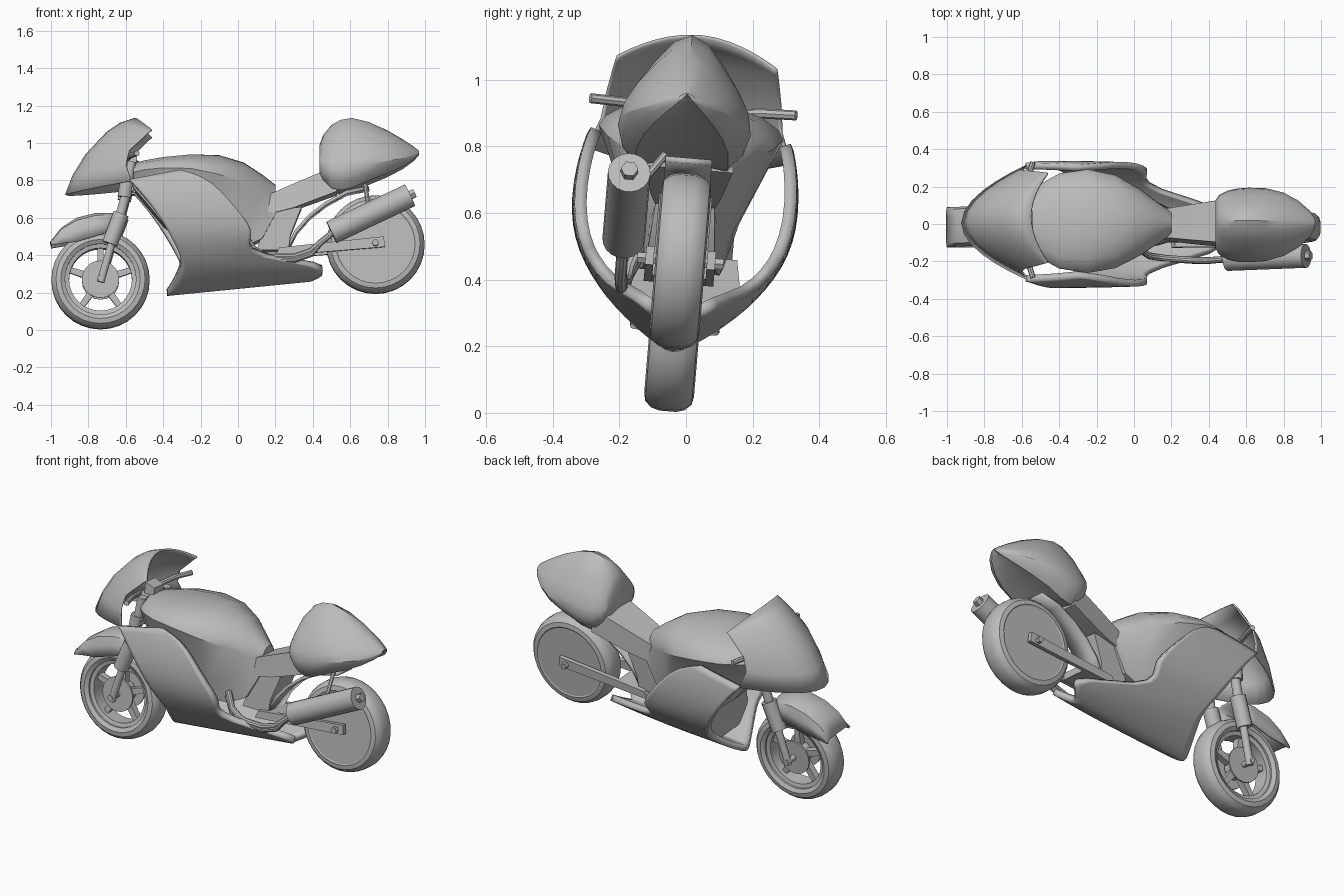
import bpy, bmesh
from math import sin, cos, pi, radians
from mathutils import Vector, Matrix

if "Cube" in bpy.data.objects:
    bpy.data.objects.remove(bpy.data.objects["Cube"], do_unlink=True)

GREY = (0.5, 0.5, 0.5, 1)
grey = bpy.data.materials.new("plain grey")
grey.use_nodes = True
grey.diffuse_color = GREY
grey.node_tree.nodes["Principled BSDF"].inputs["Base Color"].default_value = GREY

# The whole machine leans over slightly, as on its stand
LEAN = Matrix.Translation((0, -0.055, 0.004)) @ Matrix.Rotation(radians(-4.8), 4, 'X')


def finish(name, bm, thick=0, smooth=0):
    bmesh.ops.remove_doubles(bm, verts=bm.verts, dist=0.0005)
    bmesh.ops.recalc_face_normals(bm, faces=bm.faces)
    me = bpy.data.meshes.new(name)
    bm.to_mesh(me)
    bm.free()
    me.materials.append(grey)
    for p in me.polygons:
        p.use_smooth = True
    me.set_sharp_from_angle(angle=radians(32))
    ob = bpy.data.objects.new(name, me)
    bpy.context.collection.objects.link(ob)
    ob.matrix_world = LEAN
    if smooth:
        sub = ob.modifiers.new("round", 'SUBSURF')
        sub.levels = sub.render_levels = smooth
        sub.boundary_smooth = 'PRESERVE_CORNERS'
    if thick:
        sol = ob.modifiers.new("shell", 'SOLIDIFY')
        sol.thickness = thick
        sol.offset = 0
    return ob


def loft(name, rings, closed=True, caps=True, thick=0, smooth=0):
    bm = bmesh.new()
    grid = [[bm.verts.new(p) for p in ring] for ring in rings]
    n = len(grid[0])
    for a, b in zip(grid, grid[1:]):
        for i in range(n if closed else n - 1):
            j = (i + 1) % n
            bm.faces.new((a[i], a[j], b[j], b[i]))
    if closed and caps:
        bm.faces.new(grid[0])
        bm.faces.new(grid[-1])
    return finish(name, bm, thick, smooth)


def tube(name, pts, r, seg=14):
    pts = [Vector(p) for p in pts]
    rings = []
    for i, p in enumerate(pts):
        d = pts[min(i + 1, len(pts) - 1)] - pts[max(i - 1, 0)]
        q = d.to_track_quat('Z', 'Y')
        rings.append([p + q @ Vector((r * cos(2 * pi * k / seg), r * sin(2 * pi * k / seg), 0))
                      for k in range(seg)])
    return loft(name, rings)


def prism(name, outline, y0, y1):
    return loft(name, [[(x, y, z) for x, z in outline] for y in (y0, y1)])


def lathe(name, profile, cx, cz, seg=32):
    # profile of (radius, y) turned round the wheel axle
    rings = [[(cx + r * cos(2 * pi * k / seg), y, cz + r * sin(2 * pi * k / seg))
              for r, y in profile] for k in range(seg + 1)]
    return loft(name, rings, caps=False)


def both(half):
    # mirror a half section that starts and ends on the centre line
    return half + [(x, -y, z) for x, y, z in half[-2:0:-1]]


def across(half):
    # mirror an open half section that ends on the centre line
    return half + [(x, -y, z) for x, y, z in half[-2::-1]]


# Wheels
FX, FZ, RX, RZ = -0.735, 0.264, 0.735, 0.454
side = [(0.263, 0.025), (0.256, 0.05), (0.238, 0.07), (0.212, 0.075), (0.19, 0.062)]
tyre = side + [(r, -y) for r, y in side[::-1]]
for label, cx, cz in (("front", FX, FZ), ("rear", RX, RZ)):
    lathe(label + "_tyre", tyre, cx, cz)
tube("rear_wheel_disc", [(RX, -0.071, RZ), (RX, 0.071, RZ)], 0.215, 32)
rim = [(0.205, 0.055), (0.168, 0.045), (0.168, -0.045), (0.205, -0.055)]
lathe("front_rim", rim, FX, FZ)
tube("front_hub", [(FX, -0.03, FZ), (FX, 0.03, FZ)], 0.06)
for i in range(5):
    a = radians(18 + 72 * i)
    u, v = Vector((cos(a), 0, sin(a))), Vector((-sin(a), 0, cos(a)))
    c = Vector((FX, 0, FZ))
    corners = [c + u * r + v * w for r, w in ((0.04, -0.02), (0.175, -0.015), (0.175, 0.015), (0.04, 0.02))]
    prism("front_spoke", [(p.x, p.z) for p in corners], -0.02, 0.02)
for s in (-1, 1):
    tube("brake_disc", [(FX, s * 0.05, FZ), (FX, s * 0.06, FZ)], 0.1, 20)
tube("front_axle", [(FX, -0.135, FZ), (FX, 0.135, FZ)], 0.016)
tube("rear_axle", [(RX, -0.13, RZ), (RX, 0.13, RZ)], 0.018, 6)

# Fork, steering head and handlebars
for s in (-1, 1):
    y = s * 0.112
    tube("fork_foot", [(FX, y, FZ - 0.02), (-0.67, y, 0.47)], 0.021)
    tube("fork_slider", [(-0.685, y, 0.45), (-0.625, y, 0.61)], 0.043)
    tube("fork_tube", [(-0.63, y, 0.6), (-0.6, y, 0.71), (-0.57, y, 0.89)], 0.026)
    tube("fork_collar", [(-0.608, y, 0.7), (-0.595, y, 0.78)], 0.037)
    tube("handlebar", [(-0.6, s * 0.1, 0.9), (-0.575, s * 0.2, 0.915), (-0.54, s * 0.31, 0.918)], 0.015, 8)
for z in (0.73, 0.86):
    prism("fork_clamp", [(-0.63, z), (-0.56, z), (-0.56, z + 0.025), (-0.63, z + 0.025)], -0.13, 0.13)
prism("steering_head", [(-0.61, 0.72), (-0.55, 0.72), (-0.54, 0.93), (-0.6, 0.95)], -0.045, 0.045)

# Front mudguard
rows = []
for x, top, low in ((-1, 0.462, 0.442), (-0.94, 0.54, 0.452), (-0.86, 0.593, 0.462),
                    (-0.76, 0.618, 0.492), (-0.65, 0.617, 0.525)):
    h = top - low
    rows.append(across([(x, 0.103, low), (x, 0.1, low + 0.5 * h), (x, 0.088, low + 0.85 * h),
                        (x, 0.05, low + 0.97 * h), (x, 0, top)]))
loft("front_mudguard", rows, closed=False, thick=0.012)

# Nose fairing and screen: each row is a rounded arc round the front
rows = []
for xf, zf, xe, ze, w in ((-0.92, 0.72, -0.57, 0.77, 0.305), (-0.88, 0.825, -0.6, 0.86, 0.27),
                          (-0.81, 0.938, -0.58, 0.94, 0.26), (-0.7, 1.055, -0.51, 1.005, 0.248),
                          (-0.63, 1.103, -0.48, 1.035, 0.242), (-0.55, 1.13, -0.46, 1.05, 0.238)):
    row = []
    for k in range(-8, 9):
        s = sin(pi / 16 * k)
        f = 1 - abs(s) ** 1.9
        row.append((xe + (xf - xe) * f, w * s, ze + (zf - ze) * f))
    rows.append(row)
loft("nose_fairing", rows, closed=False, thick=0.01)

# Side and belly fairing: one open trough, rows run from front edge to rear edge
STEPS = 10
rows = []
for xf, zf, wf, xr, zr, wr in ((-0.58, 0.775, 0.3, -0.31, 0.825, 0.284), (-0.53, 0.72, 0.312, -0.18, 0.79, 0.297),
                               (-0.48, 0.66, 0.322, -0.09, 0.715, 0.312), (-0.42, 0.58, 0.322, 0.01, 0.6, 0.318),
                               (-0.37, 0.5, 0.305, 0.09, 0.5, 0.295), (-0.33, 0.43, 0.27, 0.045, 0.44, 0.262),
                               (-0.3, 0.365, 0.222, 0.1, 0.375, 0.205), (-0.31, 0.32, 0.18, 0.47, 0.34, 0.11),
                               (-0.34, 0.255, 0.105, 0.45, 0.305, 0.07), (-0.37, 0.21, 0.035, 0.4, 0.28, 0.025),
                               (-0.385, 0.19, 0, 0.38, 0.27, 0)):
    us = [k / STEPS for k in range(STEPS + 1)]
    rows.append([(xf + (xr - xf) * u, wf + (wr - wf) * u * u, zf + (zr - zf) * u) for u in us])
rows += [[(x, -y, z) for x, y, z in row] for row in rows[-2::-1]]
loft("side_fairing", rows, closed=False, thick=0.036, smooth=1)

# Low bulkhead inside the trough
loft("bulkhead", [[(x, w, z), (x + 0.03, w, z), (x + 0.03, -w, z), (x, -w, z)]
                  for x, w, z in ((-0.27, 0.1, 0.27), (-0.26, 0.19, 0.36), (-0.27, 0.17, 0.47))])

# Tank above a tapering main frame
rings = []
for x, w, top, edge, lw, low in ((-0.56, 0.14, 0.89, 0.83, 0.1, 0.75), (-0.5, 0.2, 0.905, 0.84, 0.12, 0.68),
                                 (-0.4, 0.255, 0.922, 0.845, 0.13, 0.56), (-0.25, 0.278, 0.937, 0.84, 0.13, 0.44),
                                 (-0.1, 0.25, 0.934, 0.81, 0.12, 0.42), (0.03, 0.18, 0.895, 0.77, 0.11, 0.43),
                                 (0.13, 0.11, 0.83, 0.72, 0.1, 0.48), (0.2, 0.06, 0.775, 0.7, 0.09, 0.61)):
    h = top - edge
    rings.append(both([(x, 0, top), (x, 0.4 * w, top - 0.08 * h), (x, 0.75 * w, top - 0.35 * h),
                       (x, 0.94 * w, top - 0.7 * h), (x, w, edge), (x, lw + 0.25 * (w - lw), low + 0.35 * (edge - low)),
                       (x, lw, low), (x, 0, low)]))
loft("tank_and_frame", rings)

# Seat and subframe
rings = []
for x, w, top, low in ((0.16, 0.085, 0.715, 0.61), (0.3, 0.105, 0.775, 0.645), (0.53, 0.135, 0.87, 0.73)):
    rings.append([(x, w, low), (x, 0.9 * w, top), (x, -0.9 * w, top), (x, -w, low)])
loft("seat", rings)
prism("seat_support", [(0.1, 0.42), (0.27, 0.42), (0.28, 0.5), (0.34, 0.65), (0.17, 0.63)], -0.08, 0.08)
arch = [(0.27, 0.44), (0.31, 0.52), (0.38, 0.6), (0.47, 0.67), (0.58, 0.73), (0.7, 0.755)]
loft("rear_mudguard", [[(x, -0.07, z), (x, 0.07, z)] for x, z in arch], closed=False, thick=0.018)

# Tail cowl
rings = []
for x, w, top, low in ((0.437, 0.13, 0.99, 0.83), (0.455, 0.16, 1.04, 0.79), (0.5, 0.185, 1.095, 0.745),
                       (0.55, 0.196, 1.122, 0.732), (0.61, 0.2, 1.132, 0.745), (0.7, 0.196, 1.11, 0.785),
                       (0.8, 0.17, 1.065, 0.825), (0.88, 0.125, 1.018, 0.865), (0.94, 0.07, 0.978, 0.905),
                       (0.968, 0.025, 0.957, 0.935)):
    h, c = top - low, -0.021
    ring = both([(x, 0, top), (x, 0.25 * w, top - 0.06 * h), (x, 0.5 * w, top - 0.21 * h),
                 (x, 0.77 * w, top - 0.41 * h), (x, 0.95 * w, top - 0.6 * h), (x, w, top - 0.74 * h),
                 (x, 0.92 * w, top - 0.88 * h), (x, 0.7 * w, low), (x, 0, low + 0.02)])
    rings.append([(px, py + c, pz) for px, py, pz in ring])
loft("tail_cowl", rings)

# Swing arm
for s in (-1, 1):
    prism("swing_arm", [(0.2, 0.385), (0.22, 0.43), (0.78, 0.49), (0.785, 0.435), (0.74, 0.43)],
          s * 0.08, s * 0.105)
prism("swing_arm_bridge", [(0.2, 0.385), (0.22, 0.43), (0.4, 0.445), (0.4, 0.405)], -0.09, 0.09)

# Exhaust on the right
EY = -0.175
tube("silencer", [(0.5, EY, 0.505), (0.92, EY, 0.705)], 0.064, 18)
tube("silencer_tip", [(0.91, EY, 0.7), (0.945, EY, 0.717)], 0.026, 6)
tube("silencer_hanger", [(0.68, -0.07, 0.77), (0.69, -0.12, 0.7), (0.7, EY, 0.62)], 0.012, 8)
for d in (0, 0.03):
    tube("exhaust_pipe", [(0.03, -0.12, 0.5 - d), (0.08, -0.15, 0.42 - d / 2), (0.17, -0.16, 0.365 + d / 3),
                          (0.3, -0.17, 0.36 + d / 2), (0.39, EY, 0.39 + d / 2), (0.44, EY, 0.45), (0.52, EY, 0.515)],
         0.018, 10)
